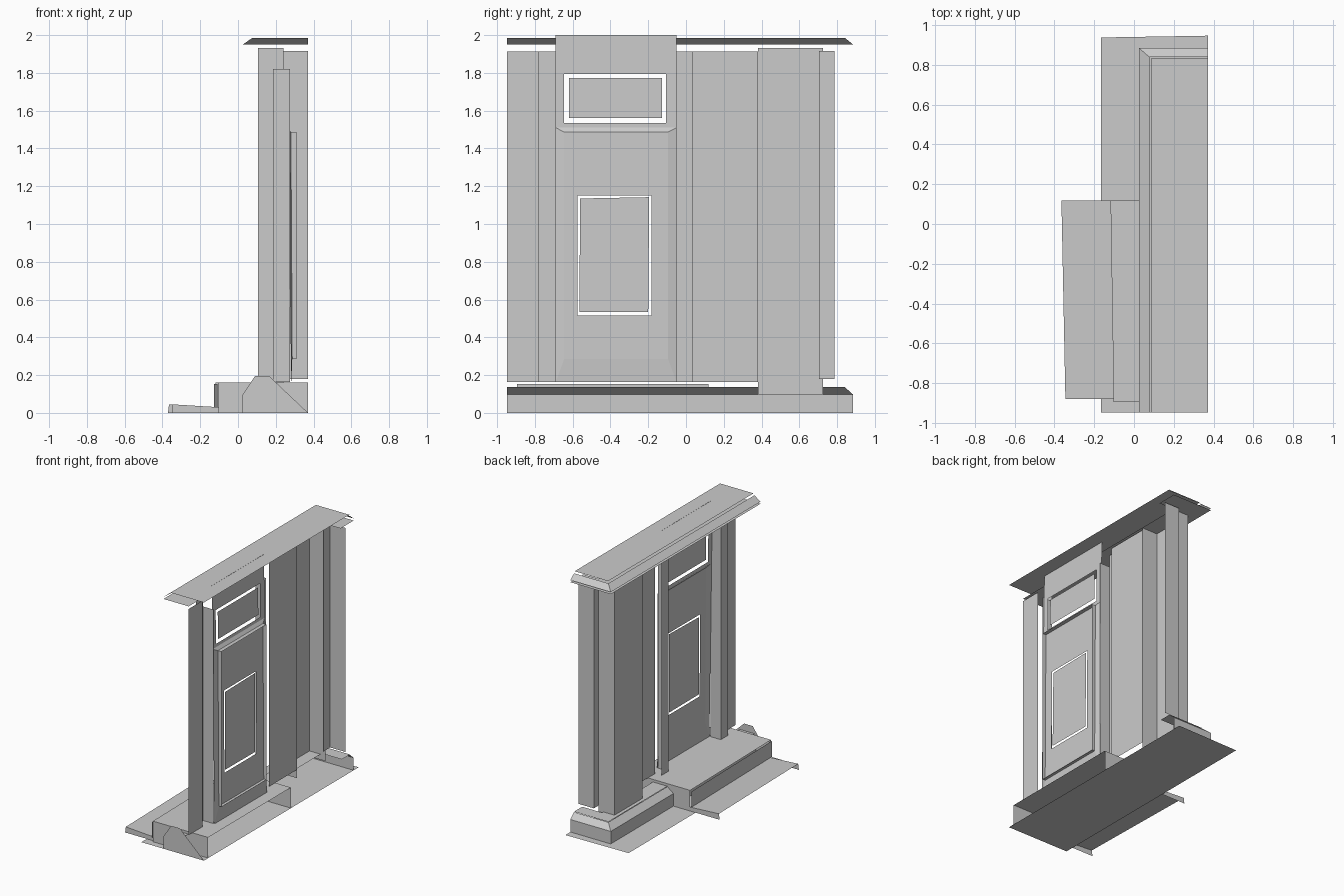
import bpy

if "Cube" in bpy.data.objects:
    bpy.data.objects.remove(bpy.data.objects["Cube"])


def sheet(name, quads):
    """One object made of separate flat polygons (each a list of corners)."""
    verts, faces = [], []
    for q in quads:
        faces.append(list(range(len(verts), len(verts) + len(q))))
        verts += q
    me = bpy.data.meshes.new(name)
    me.from_pydata(verts, [], faces)
    ob = bpy.data.objects.new(name, me)
    bpy.context.collection.objects.link(ob)
    return ob


def wall(name, path, z0, z1):
    """Vertical sheet standing on a plan path."""
    return sheet(name, [[(*a, z0), (*b, z0), (*b, z1), (*a, z1)]
                        for a, b in zip(path, path[1:])])


def flat(name, x0, x1, y0, y1, z):
    return sheet(name, [[(x0, y0, z), (x1, y0, z), (x1, y1, z), (x0, y1, z)]])


def rect(y0, y1, z0, z1, fx):
    """Corner loop of an upright rectangle, depth given by fx(z)."""
    return [(fx(z), y, z) for y, z in ((y0, z0), (y1, z0), (y1, z1), (y0, z1))]


def ring(a, b):
    """Four quads joining two rectangular loops."""
    return [[a[i], a[(i + 1) % 4], b[(i + 1) % 4], b[i]] for i in range(4)]


def sweep(name, profile):
    """Mitred moulding along the facade and around the corner.
    profile: (x, y of the return, z)."""
    quads = []
    for (xa, ya, za), (xb, yb, zb) in zip(profile, profile[1:]):
        quads.append([(xa, S, za), (xa, ya, za), (xb, yb, zb), (xb, S, zb)])
        quads.append([(xa, ya, za), (R, ya, za), (R, yb, zb), (xb, yb, zb)])
    return sheet(name, quads)


S, R = -0.947, 0.371         # cut ends of the building slice
Z0, Z1 = 0.163, 1.914        # wall bottom and top

# Ground and plinth
sheet("ground_plate", [[(-.165, S, 0), (R, S, 0), (R, .947, 0), (-.165, .938, 0)]])
sweep("plinth", [(.025, .885, 0), (.025, .885, .097), (.077, .84, .137)])
sweep("plinth_ledge", [(.077, .84, .14), (.2, .74, .14)])
sheet("plinth_end", [[(.025, S, 0), (R, S, 0), (.165, S, .195),
                      (.09, S, .195), (.025, S, .097)]])

# Cornice
sweep("cornice_slope", [(.025, .885, 1.95), (.077, .84, 1.986)])
flat("cornice_top", .085, R, S, .832, 1.999)
sweep("cornice_soffit", [(.025, .885, 1.934), (.24, .725, 1.934)])

# Wall faces and corner return
wall("end_wall", [(.24, S), (.24, -.78)], Z0, Z1)
wall("main_wall", [(.24, .035), (.24, .38)], Z0, Z1)
wall("pilaster", [(.24, .38), (.105, .38), (.105, .725), (.24, .725)], .097, 1.932)
wall("corner_wall", [(.24, .705), (.24, .785), (R, .785)], .18, 1.915)

# Door jambs: faces and reveals
for side, ya, yb in (("left", -.78, -.69), ("right", .035, -.05)):
    wall(side + "_jamb", [(.185, ya), (.185, yb)], Z0, Z1)
    wall(side + "_reveal", [(.185, yb), (.275, yb)], Z0, 1.82)

# Door surround, leaning slightly, with door and transom openings
lean = lambda z: .282 - .0135 * (z - Z0)
inner = lambda z: .286 - .006 * (z - .5)
rim = lambda z: .31
door_edge = rect(-.645, -.095, .285, 1.487, inner)
sheet("door_surround",
      ring(rect(-.69, -.05, Z0, 1.51, lean), door_edge) +
      ring(rect(-.69, -.05, 1.51, 2.0, lean), rect(-.645, -.105, 1.535, 1.795, lean)))
# Rim standing out around the leaf, leaf with window opening
sheet("door_rim", ring(door_edge, rect(-.645, -.095, .285, 1.487, rim)))
sheet("door_leaf", ring(door_edge, rect(-.575, -.183, .515, 1.152, inner)))

# Panes, loose in their openings
sheet("transom_pane", [rect(-.62, -.127, 1.562, 1.772, lean)])
sheet("door_pane", [[(.285, -.565, .535), (.285, -.2, .533),
                     (.282, -.195, 1.142), (.282, -.56, 1.135)]])

# Upper step: tread, riser and side faces
p, q = (-.118, .118), (-.102, -.895)
sheet("upper_tread", [[(*q, .16), (R, -.895, .16), (R, .118, .16), (*p, .16)]])
wall("upper_step_sides", [(R, .118), p], 0, .16)
wall("upper_step_end", [q, (R, -.895)], 0, .16)
sheet("upper_riser", [[(-.108, -.895, .03), (-.128, .118, .03),
                       (-.128, .118, .152), (-.108, -.895, .152)]])

# Lower step: sloping tread and sides
for side, y, x in (("back", .118, -.365), ("front", -.88, -.345)):
    wall_x = -.115 if y > 0 else -.1
    sheet("lower_step_" + side, [[(x - .006, y, 0), (wall_x, y, 0),
                                  (wall_x, y, .03), (x, y, .045)]])
sheet("lower_tread", [[(-.365, .118, .045), (-.345, -.88, .045),
                       (-.1, -.88, .03), (-.115, .118, .03)]])
